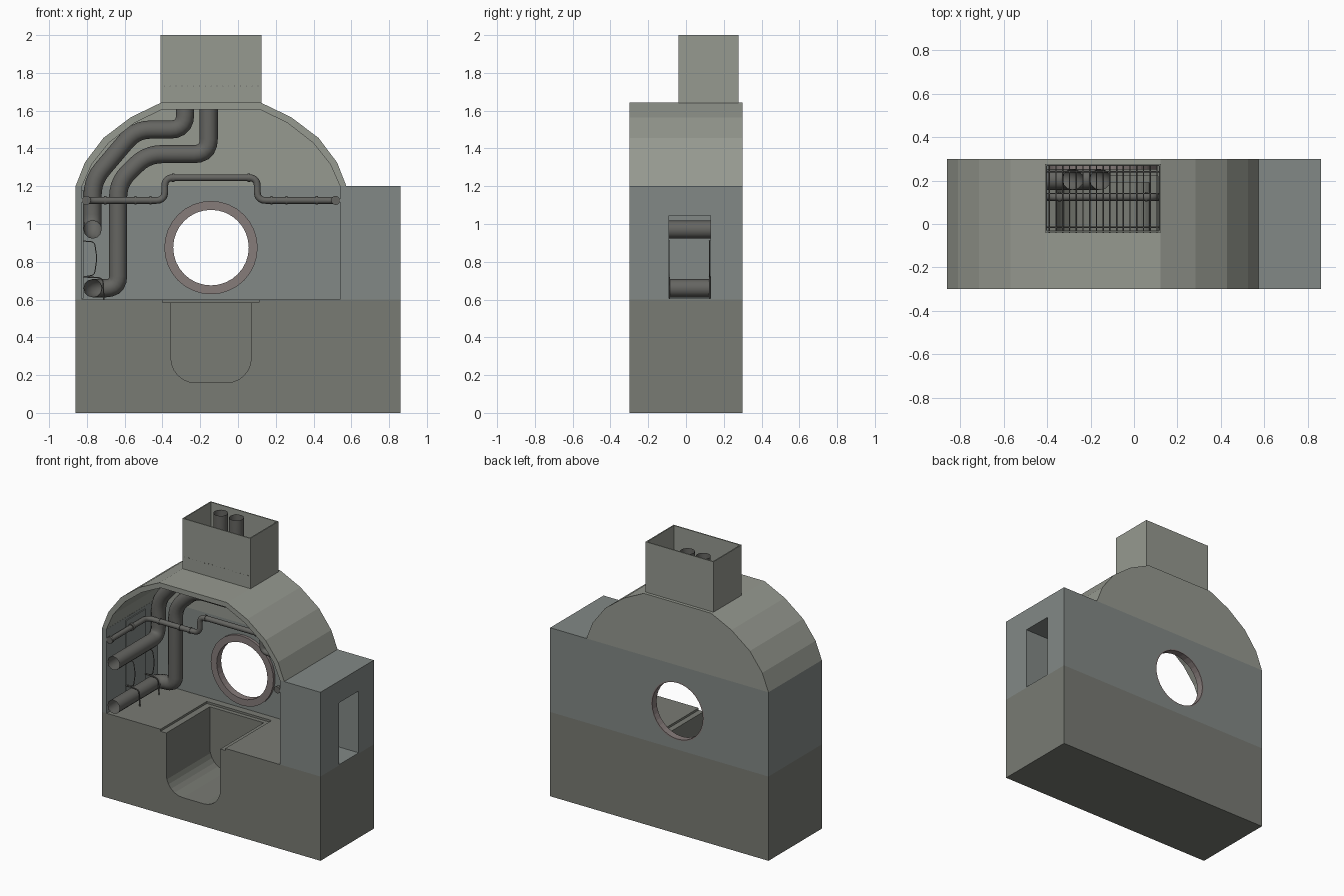
import bpy, bmesh, math
from mathutils import Vector

if "Cube" in bpy.data.objects:
    bpy.data.objects.remove(bpy.data.objects["Cube"])


def material(name, rgb):
    m = bpy.data.materials.new(name)
    m.diffuse_color = (*rgb, 1)
    m.use_nodes = True
    m.node_tree.nodes["Principled BSDF"].inputs["Base Color"].default_value = m.diffuse_color
    return m


STONE = material("dark_stone", (0.19, 0.197, 0.173))
BLUE = material("blue_grey_wall", (0.225, 0.25, 0.24))
PALE = material("pale_roof", (0.305, 0.32, 0.28))
METAL = material("dark_metal", (0.13, 0.13, 0.12))
RUST = material("brown_rim", (0.24, 0.20, 0.195))


def finish(name, bm, mat):
    bmesh.ops.recalc_face_normals(bm, faces=bm.faces)
    me = bpy.data.meshes.new(name)
    bm.to_mesh(me)
    bm.free()
    ob = bpy.data.objects.new(name, me)
    bpy.context.collection.objects.link(ob)
    if mat:
        me.materials.append(mat)
    return ob


def prism(name, pts, y0, y1, mat=None):
    """Extrude an x-z outline along y."""
    bm = bmesh.new()
    f = bm.faces.new([bm.verts.new((x, y0, z)) for x, z in pts])
    r = bmesh.ops.extrude_face_region(bm, geom=[f])
    vs = [v for v in r["geom"] if isinstance(v, bmesh.types.BMVert)]
    bmesh.ops.translate(bm, verts=vs, vec=(0, y1 - y0, 0))
    return finish(name, bm, mat)


def box(name, x0, x1, y0, y1, z0, z1, mat=None):
    return prism(name, [(x0, z0), (x1, z0), (x1, z1), (x0, z1)], y0, y1, mat)


def circle(cx, cz, r, n=32):
    return [(cx + r * math.cos(2 * math.pi * i / n), cz + r * math.sin(2 * math.pi * i / n)) for i in range(n)]


def activate(ob):
    bpy.ops.object.select_all(action='DESELECT')
    bpy.context.view_layer.objects.active = ob
    ob.select_set(True)


def cut(ob, *cutters):
    for c in cutters:
        activate(ob)
        m = ob.modifiers.new("cut", 'BOOLEAN')
        m.operation, m.solver, m.object = 'DIFFERENCE', 'EXACT', c
        bpy.ops.object.modifier_apply(modifier=m.name)
        bpy.data.objects.remove(c)


def pipe(name, pts, radius, bend=0.08, res=4, mat=METAL, caps=True):
    """Round tube along a path with rounded bends."""
    pts = [Vector(p) for p in pts]
    path = [pts[0]]
    for a, b, c in zip(pts, pts[1:], pts[2:]):
        d = min(bend, (a - b).length * .48, (c - b).length * .48)
        p, q = b + (a - b).normalized() * d, b + (c - b).normalized() * d
        for i in range(6):
            t = i / 5
            path.append(p * (1 - t) ** 2 + b * 2 * t * (1 - t) + q * t * t)
    path.append(pts[-1])
    cu = bpy.data.curves.new(name, 'CURVE')
    cu.dimensions = '3D'
    cu.bevel_depth, cu.bevel_resolution, cu.use_fill_caps = radius, res, caps
    s = cu.splines.new('POLY')
    s.points.add(len(path) - 1)
    for sp, p in zip(s.points, path):
        sp.co = (*p, 1)
    cu.materials.append(mat)
    ob = bpy.data.objects.new(name, cu)
    bpy.context.collection.objects.link(ob)
    activate(ob)
    bpy.ops.object.convert(target='MESH')
    bpy.ops.object.shade_smooth_by_angle(angle=math.radians(40))
    return ob


CX = -0.143   # centre line of the vault
IN = 0.27     # inner face of the back wall

# base with stepped U-shaped pit
base = box("base_block", -.86, .86, -.3, .3, 0, .6, STONE)
arc = [(math.cos(math.radians(a)), math.sin(math.radians(a))) for a in range(0, 91, 15)]
right = [(.07 - .13 + .13 * c, .29 - .13 * s) for c, s in arc]
left = [(-.355 + .13 - .13 * c, .29 - .13 * s) for c, s in reversed(arc)]
pit = prism("pit_cutter", [(.07, .7)] + right + left + [(-.355, .7)], -.4, .19)
cut(base, box("ledge_cutter", -.4, .11, -.4, .22, .585, .7), pit)

# lower walls: chamber, side passage and round window cut out
walls = box("lower_walls", -.86, .86, -.3, .3, .6, 1.2, BLUE)
cut(walls, box("chamber_cutter", -.825, .54, -.4, IN, .5, 1.3),
    box("passage_cutter", .5, .9, -.09, .13, .605, 1.045),
    prism("window_cutter", circle(CX, .875, .207), .2, .4))

# faceted vault with closed back and chimney opening
def arch(half):
    return [(CX + h, z) for h, z in half] + [(CX - h, z) for h, z in reversed(half)]


vault = prism("vault_roof", arch([(.717, 1.2), (.668, 1.325), (.57, 1.455), (.425, 1.565), (.265, 1.642)]),
              -.3, .3, PALE)
cut(vault, prism("vault_cutter", arch([(.683, 1.1), (.683, 1.2), (.632, 1.315), (.54, 1.43), (.405, 1.535),
                                       (.257, 1.607)]), -.4, IN),
    box("flue_cutter", -.4, .115, -.03, IN - .003, 1.5, 1.8))

# open chimney
chimney = box("chimney", -.41, .125, -.04, .277, 1.635, 2, PALE)
cut(chimney, box("chimney_cutter", -.402, .117, -.032, .269, 1.5, 2.1))

# grate bars in the chimney
for i in range(17):
    x = -.39 + i * .031
    pipe("grate_bar", [(x, -.041, 1.73), (x, .275, 1.73)], .003, res=1)
for y in (-.015, .14, .24):
    pipe("grate_cross_bar", [(-.408, y, 1.73), (.123, y, 1.73)], .003, res=1)

# round window rim: wide inner flange and thin sleeve
for name, r, y0, y1 in (("window_flange", .247, .25, IN + .004), ("window_sleeve", .21, .255, .3)):
    rim = prism(name, circle(CX, .875, r), y0, y1, RUST)
    cut(rim, prism("rim_cutter", circle(CX, .875, .2), .1, .4))

# large open-ended flue pipes
Y = .205
pipe("upper_flue_pipe", [(-.77, -.3, .97), (-.77, Y, .97), (-.77, Y, 1.23), (-.54, Y, 1.5), (-.28, Y, 1.5),
                         (-.28, Y, 1.98)], .048, caps=False)
pipe("lower_flue_pipe", [(-.77, -.3, .66), (-.77, Y, .66), (-.635, Y, .66), (-.635, Y, 1.22), (-.48, Y, 1.37),
                         (-.155, Y, 1.37), (-.155, Y, 1.98)], .048, caps=False)

# thin service pipe around three walls, symmetric about the window
half = [(-.66, -.3, 1.125), (-.66, .125, 1.125), (-.245, .125, 1.125), (-.245, .125, 1.245)]
loop = [(CX + x, y, z) for x, y, z in half] + [(CX - x, y, z) for x, y, z in reversed(half)]
pipe("service_pipe", loop, .018, bend=.045)
for s in (-1, 1):
    for h in (.56, .4, .32):
        x = CX + s * h
        pipe("pipe_collar", [(x - .006, .125, 1.125), (x + .006, .125, 1.125)], .022)
    x = CX + s * .2
    pipe("pipe_collar", [(x - .006, .125, 1.245), (x + .006, .125, 1.245)], .022)
    x = CX + s * .66
    for y in (-.29, -.05):
        pipe("pipe_collar", [(x, y - .01, 1.125), (x, y + .01, 1.125)], .024)

# door panel on the left wall, bracket hoops and handrails
box("wall_panel", -.826, -.818, -.09, .13, .605, 1.18, BLUE)
for y in (-.09, .125):
    pipe("pipe_bracket", [(-.82, y, .72), (-.715, y, .715), (-.71, y, .6)], .004, bend=.03, res=1)
    pipe("panel_handrail", [(-.82, y, .91), (-.76, y, .905), (-.747, y, .82), (-.76, y, .73), (-.82, y, .72)],
         .003, bend=.02, res=1)
